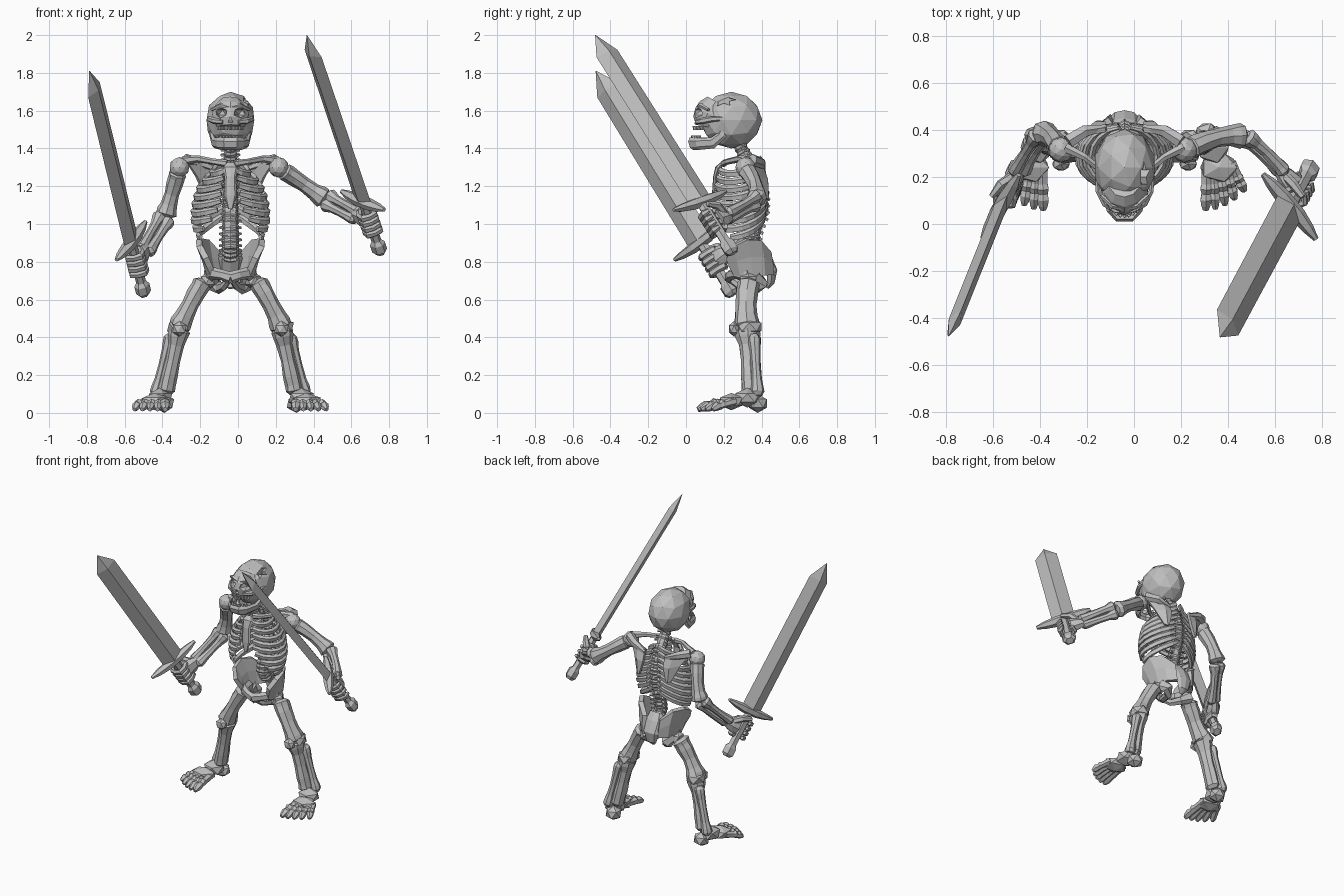
import bpy, bmesh, math, random
from mathutils import Vector as V, Matrix

if "Cube" in bpy.data.objects:
    bpy.data.objects.remove(bpy.data.objects["Cube"])

random.seed(4)
C = -0.04                                   # body centre line in x
X, Y, Z = V((1, 0, 0)), V((0, 1, 0)), V((0, 0, 1))
grey = bpy.data.materials.new("bone grey")
grey.diffuse_color = (0.52, 0.52, 0.52, 1)
grey.use_nodes = True
grey.node_tree.nodes["Principled BSDF"].inputs["Base Color"].default_value = grey.diffuse_color


def P(s, x, y, z):
    """Point at x to one side (s = -1 or 1) of the body centre."""
    return V((C + s * x, y, z))


def finish(name, bm):
    bmesh.ops.recalc_face_normals(bm, faces=bm.faces)
    me = bpy.data.meshes.new(name)
    bm.to_mesh(me)
    bm.free()
    me.materials.append(grey)
    ob = bpy.data.objects.new(name, me)
    bpy.context.collection.objects.link(ob)
    return ob


def loft(bm, pts, radii, up=Z, flat=1.0, sides=7, jitter=0.06):
    """Capped tube; radius runs along 'up', times 'flat' across it."""
    rings = []
    for i, p in enumerate(pts):
        t = (pts[min(i + 1, len(pts) - 1)] - pts[max(i - 1, 0)]).normalized()
        u = up - t * up.dot(t)
        u = u.normalized() if u.length > 0.05 else t.orthogonal().normalized()
        w = t.cross(u)
        ring = []
        for k in range(sides):
            a = 2 * math.pi * k / sides
            r = radii[i] * (1 + random.uniform(-jitter, jitter))
            ring.append(bm.verts.new(p + u * r * math.cos(a) + w * r * flat * math.sin(a)))
        rings.append(ring)
    for a, b in zip(rings, rings[1:]):
        for k in range(sides):
            bm.faces.new((a[k], a[(k + 1) % sides], b[(k + 1) % sides], b[k]))
    bm.faces.new(rings[0])
    bm.faces.new(rings[-1])


def bone(bm, a, b, r, e0, e1=None, flat=1.0, bow=V((0, 0, 0))):
    """Long bone with a thinner, slightly bowed shaft and knobby ends."""
    e1 = e1 or e0
    ts = (0, 0.06, 0.14, 0.27, 0.5, 0.73, 0.86, 0.94, 1)
    rs = (e0 * .6, e0, e0 * .95, r * 1.1, r, r * 1.1, e1 * .95, e1, e1 * .6)
    loft(bm, [a.lerp(b, t) + bow * math.sin(math.pi * t) for t in ts], rs, Y, flat, 8)


def ball(bm, c, size, sub=2):
    m = Matrix.Translation(c) @ Matrix.Diagonal((*size, 1))
    bmesh.ops.create_icosphere(bm, subdivisions=sub, radius=1, matrix=m)


def plate(name, rows, thick):
    """Bent sheet through rows of points, thickened."""
    bm = bmesh.new()
    g = [[bm.verts.new(p) for p in row] for row in rows]
    for a, b in zip(g, g[1:]):
        for k in range(len(a) - 1):
            bm.faces.new((a[k], a[k + 1], b[k + 1], b[k]))
    m = finish(name, bm).modifiers.new("thickness", 'SOLIDIFY')
    m.thickness, m.offset = thick, 0


# Skull: cranium and upper face, with sockets cut out
bm = bmesh.new()
ball(bm, P(1, 0, .24, 1.55), (.133, .164, .15))
cranium = finish("cranium", bm)
bm = bmesh.new()
loft(bm, [P(1, 0, y, z) for y, z in ((.175, 1.64), (.158, 1.61), (.145, 1.575), (.13, 1.54), (.125, 1.512))],
     (.07, .092, .106, .097, .08), Y, .95, 10, .03)
face = finish("upper_face", bm)
bm = bmesh.new()
for s in (-1, 1):
    ball(bm, P(s, .052, .045, 1.59), (.038, .075, .03), 1)
loft(bm, [P(1, 0, .015, 1.54), P(1, 0, .07, 1.555)], (.024, .018), Z, .7, 3, 0)
sockets = finish("socket_cutter", bm)
bm = bmesh.new()
crack = []
for k in range(12):                          # jagged break in the temple
    a, r = k * math.pi / 6, (.055, .028)[k % 2]
    crack.append(bm.verts.new((.03, .20 + r * 1.2 * math.cos(a), 1.655 + r * .8 * math.sin(a))))
f = bm.faces.new(crack)
e = bmesh.ops.extrude_face_region(bm, geom=[f])["geom"]
bmesh.ops.translate(bm, verts=[v for v in e if isinstance(v, bmesh.types.BMVert)], vec=(.1, 0, .03))
crack = finish("crack_cutter", bm)
for ob, cutters in ((cranium, (sockets, crack)), (face, (sockets,))):
    for c in cutters:
        m = ob.modifiers.new("cut", 'BOOLEAN')
        m.operation, m.object, m.solver = 'DIFFERENCE', c, 'EXACT'
for c in (sockets, crack):
    c.hide_render = True
    c.display_type = 'WIRE'

# Brow, cheekbones, jaw and teeth
bm = bmesh.new()
loft(bm, [P(1, x, y, z) for x, y, z in ((-.1, .12, 1.605), (-.05, .075, 1.63), (0, .065, 1.615),
     (.05, .075, 1.63), (.1, .12, 1.605))], (.009, .012, .012, .012, .009), Z, 1, 5)
for s in (-1, 1):
    loft(bm, [P(s, .04, .055, 1.54), P(s, .085, .085, 1.545), P(s, .113, .14, 1.555), P(s, .118, .22, 1.56)],
         (.012, .017, .015, .01), Z, .8, 6)
finish("brow_and_cheekbones", bm)
bm = bmesh.new()
half = ((.1, .21, 1.55), (.098, .19, 1.47), (.085, .14, 1.43), (.06, .06, 1.425), (.03, .03, 1.425))
loft(bm, [P(-1, *p) for p in half] + [P(1, *p) for p in half[::-1]],
     (.012, .025, .03, .032, .034, .034, .032, .03, .025, .012), V((0, -.3, 1)), .5, 6)
finish("lower_jaw", bm)
bm = bmesh.new()
for k in range(-4, 5):
    a = k * .28
    for z0, z1, r, yc in ((1.44, 1.468, .066, .1), (1.52, 1.497, .07, .115)):
        p = P(1, r * math.sin(a), yc - r * math.cos(a), z0)
        loft(bm, [p, V((p.x, p.y, z1))], (.01, .008), Y, .9, 4, 0)
finish("teeth", bm)

# Spine: vertebrae with side and back spurs
spine = [(.27, 1.44), (.31, 1.37), (.37, 1.28), (.40, 1.17), (.395, 1.07), (.355, .97), (.34, .88), (.38, .81)]
bm = bmesh.new()
N = 20
for i in range(N):
    f = i / N * (len(spine) - 1)
    k, t = int(f), f - int(f)
    a, b = V((C, *spine[k])), V((C, *spine[k + 1]))
    p, d = a.lerp(b, t), (b - a).normalized()
    r = .035 + .013 * i / N
    loft(bm, [p - d * .021, p - d * .012, p, p + d * .012, p + d * .021],
         (r * .9, r, r * .88, r, r * .9), Y, 1, 8)
    loft(bm, [p, p + V((0, .6, -.4)) * (.06 + .03 * i / N)], (.016, .008), Z, .6, 5)
    for s in (-1, 1):
        loft(bm, [p, p + V((s * (r + .012), .03, 0))], (.013, .008), Z, 1, 5)
finish("spine", bm)

# Ribs and breastbone
widths = (.1, .14, .17, .185, .195, .2, .2, .19, .17)
bm = bmesh.new()
for i, w in enumerate(widths):
    end = (165, 165, 165, 165, 165, 160, 150, 132, 112)[i]
    depth = .085 + .27 * w
    for s in (-1, 1):
        pts = []
        for k in range(9):
            a = math.radians(8 + (end - 8) * k / 8)
            pts.append(P(s, w * math.sin(a), .285 + depth * math.cos(a),
                         1.36 - .037 * i - (.095 + .005 * i) * math.sin(a * .78)))
        loft(bm, pts, [.014] + [.0205] * 7 + [.016], Z, .65, 5)
finish("ribs", bm)
bm = bmesh.new()
loft(bm, [P(1, 0, .19, 1.32), P(1, 0, .17, 1.295), P(1, 0, .155, 1.25), P(1, 0, .15, 1.15), P(1, 0, .145, 1.08)],
     (.025, .04, .03, .034, .012), X, .4, 8)
finish("breastbone", bm)

# Pelvis: sacrum, hip wings and lower loops
bm = bmesh.new()
loft(bm, [P(1, 0, .39, .87), P(1, 0, .42, .82), P(1, 0, .455, .75), P(1, 0, .45, .69), P(1, 0, .43, .66)],
     (.05, .065, .06, .04, .015), X, .5, 8)
finish("sacrum", bm)
for s, side in ((-1, "right"), (1, "left")):
    crest = [(.13, .215, .82), (.165, .25, .885), (.168, .32, .92), (.125, .39, .915), (.06, .44, .85)]
    middle = [(.11, .235, .775), (.135, .27, .81), (.135, .34, .83), (.11, .405, .825), (.055, .45, .79)]
    lower = [(.09, .26, .73), (.11, .29, .725), (.11, .35, .72), (.095, .41, .73), (.05, .455, .73)]
    plate(side + "_hip_wing", [[P(s, *p) for p in row] for row in (crest, middle, lower)], .032)
    bm = bmesh.new()
    loft(bm, [P(s, *p) for p in ((.11, .33, .73), (.09, .265, .74), (.045, .235, .73), (0, .23, .715))],
         (.045, .032, .028, .032), Z, .8, 6)
    loft(bm, [P(s, *p) for p in ((.105, .36, .72), (.085, .4, .68), (.06, .37, .66), (.035, .29, .67), (.01, .24, .705))],
         (.045, .042, .032, .024, .02), Z, .8, 6)
    finish(side + "_pelvic_loop", bm)

    # Shoulder blade and collarbone
    plate(side + "_shoulder_blade", [[P(s, *p) for p in row] for row in (
        [(.08, .40, 1.31), (.14, .39, 1.325), (.225, .35, 1.32)],
        [(.08, .425, 1.23), (.125, .425, 1.235), (.18, .375, 1.25)],
        [(.105, .43, 1.14), (.115, .43, 1.13), (.13, .415, 1.14)])], .02)
    bm = bmesh.new()
    loft(bm, [P(s, *p) for p in ((.02, .2, 1.32), (.09, .22, 1.33), (.17, .285, 1.345), (.25, .325, 1.335))],
         (.02, .016, .018, .026), Z, .9, 6)
    loft(bm, [P(s, .08, .41, 1.29), P(s, .17, .395, 1.325), P(s, .24, .35, 1.34)], (.014, .028, .032), Z, 1, 6)
    finish(side + "_collarbone", bm)

    # Leg
    hip, knee, ankle = P(s, .12, .33, .70), P(s, .275, .325, .455), P(s, .36, .36, .11)
    bm = bmesh.new()
    ball(bm, hip, (.048, .052, .048), 1)
    bone(bm, P(s, .142, .335, .70), knee + V((0, 0, -.01)), .054, .062, .072, .84, V((s * .006, -.012, 0)))
    finish(side + "_thigh_bone", bm)
    bm = bmesh.new()
    ball(bm, knee + V((-s * .005, -.07, -.01)), (.042, .032, .042), 1)
    ball(bm, knee + V((0, .01, 0)), (.068, .075, .05), 1)
    finish(side + "_kneecap", bm)
    bm = bmesh.new()
    bone(bm, knee + V((-s * .008, 0, 0)), ankle + V((-s * .018, -.01, -.01)), .046, .068, .054, .84)
    bone(bm, knee + V((s * .04, .035, -.04)), ankle + V((s * .036, .02, -.02)), .025, .034, .036)
    finish(side + "_shin_bones", bm)

    # Foot with five toes
    bm = bmesh.new()
    ball(bm, P(s, .35, .38, .05), (.058, .056, .05), 1)
    ball(bm, P(s, .375, .325, .08), (.075, .075, .052), 1)
    ball(bm, P(s, .40, .24, .06), (.088, .07, .046), 1)
    for k in range(5):
        tip = P(s, .345 + .041 * k, .06 + .005 * k * k, .018)
        a = P(s, .35 + .026 * k, .26, .062)
        pts = [a.lerp(tip, t) + Z * h for t, h in
               ((0, 0), (.2, .004), (.45, .006), (.55, .012), (.65, .006), (.78, .01), (.9, .004), (1, 0))]
        r = .026 if k == 0 else .023
        loft(bm, pts, [r * q for q in (1, .95, .9, 1.1, .9, 1.05, .85, .5)], Z, 1, 6)
    finish(side + "_foot", bm)

# Arms and swords: shoulder, elbow, pommel, tip, guard direction
arms = (("right", -1, V((-.31, .315, 1.30)), V((-.385, .385, 1.04)), V((-.5, .24, .64)),
         V((-.787, -.477, 1.81)), V((-.42, -.75, -.50))),
        ("left", 1, V((.215, .315, 1.30)), V((.465, .375, 1.13)), V((.75, .24, .86)),
         V((.365, -.48, 2.0)), V((.61, -.745, -.27))))
for side, s, shoulder, elbow, pommel, tip, g in arms:
    length = (tip - pommel).length
    d = (tip - pommel).normalized()
    g = (g - d * g.dot(d)).normalized()
    at = lambda t: pommel + d * t
    bm = bmesh.new()
    loft(bm, [at(t) for t in (.30, length - .12, length)], (.076, .074, .002), g, .37, 4, 0)
    finish(side + "_sword_blade", bm)
    bm = bmesh.new()
    loft(bm, [at(.315 + b) + g * t for t, b in ((-.185, .01), (-.13, .005), (-.05, 0), (.05, 0), (.13, .005), (.185, .01))],
         (.01, .022, .03, .03, .022, .01), d, 1.2, 6, 0)
    finish(side + "_sword_guard", bm)
    bm = bmesh.new()
    loft(bm, [at(t) for t in (-.02, .0, .045, .065, .3)], (.028, .046, .046, .03, .03), g, .85, 6, 0)
    finish(side + "_sword_grip", bm)

    # Fist wrapped round the grip
    mid = at(.19)
    w = elbow - mid
    w = (w - d * w.dot(d)).normalized()
    n = d.cross(w)
    wrist = mid + w * .10
    bm = bmesh.new()
    loft(bm, [wrist + w * .02, wrist - w * .02, mid + w * .035], (.036, .052, .062), d, .72, 7)
    for k in range(4):
        c = at(.135 + .035 * k)
        pts = []
        for j in range(7):
            a = s * (-.5 + .8 * j)
            pts.append(c + (w * math.cos(a) + n * math.sin(a)) * (.048 if j % 2 else .043))
        loft(bm, pts, [.019, .021, .018, .021, .018, .019, .012], d, .9, 6)
    loft(bm, [wrist, mid + w * .05 - n * s * .042 + d * .06, mid - w * .01 - n * s * .05 + d * .085],
         (.022, .022, .014), d, 1, 6)
    finish(side + "_hand", bm)

    # Upper arm and paired forearm bones
    bm = bmesh.new()
    ball(bm, shoulder, (.054, .054, .054), 2)
    bone(bm, shoulder + (elbow - shoulder) * .08, elbow, .04, .048, .055, 1, V((0, .018, 0)))
    finish(side + "_upper_arm_bone", bm)
    bm = bmesh.new()
    off = (wrist - elbow).cross(Y).normalized() * .026
    bone(bm, elbow + off, wrist + off * .8, .025, .038, .033, 1, V((0, .012, 0)))
    bone(bm, elbow - off, wrist - off * .8, .023, .038, .03, 1, V((0, .004, 0)))
    finish(side + "_forearm_bones", bm)
